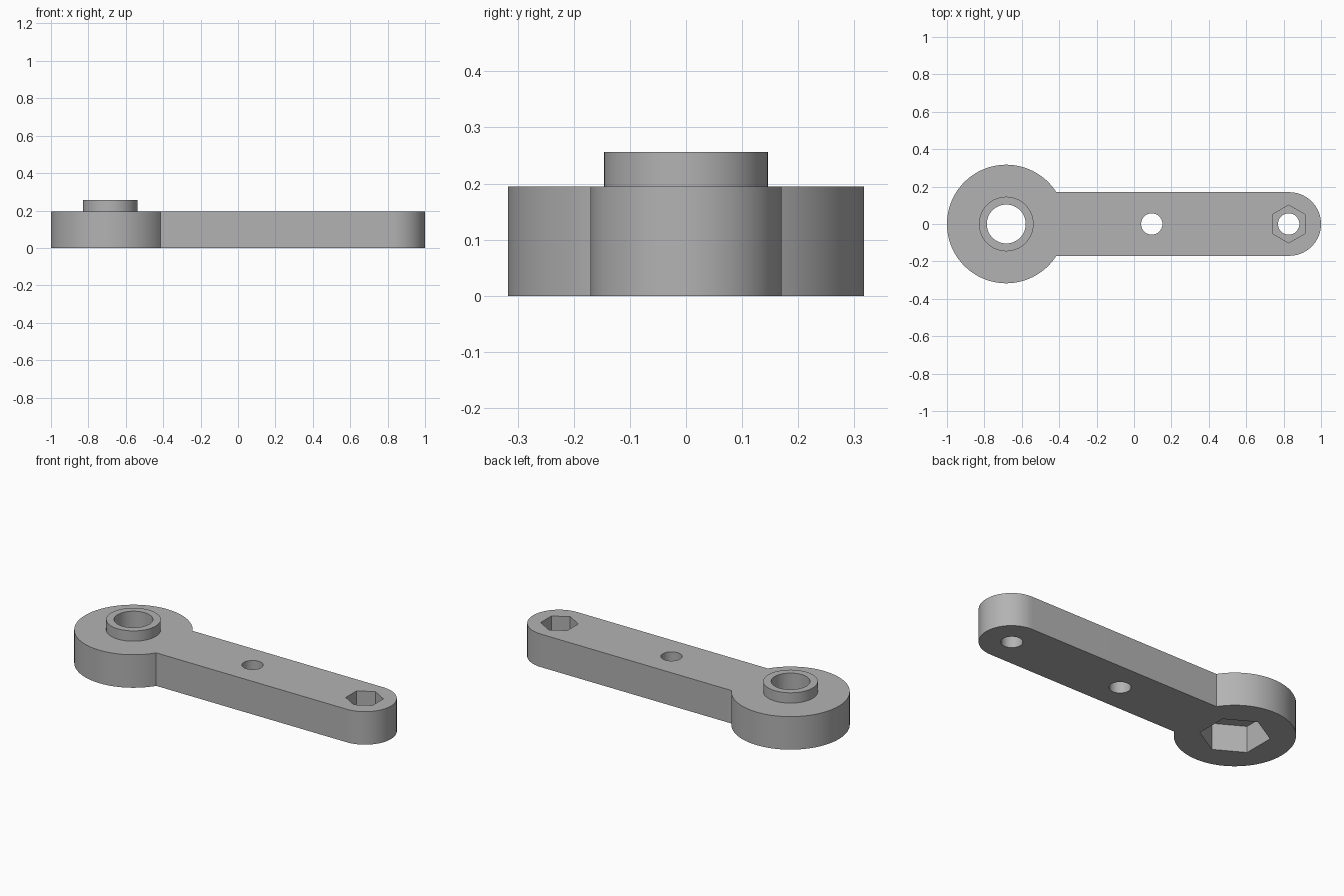
import bpy, bmesh
from math import sin, cos, pi, asin, radians

if "Cube" in bpy.data.objects:
    bpy.data.objects.remove(bpy.data.objects["Cube"], do_unlink=True)

grey = bpy.data.materials.new("plain_grey")
grey.use_nodes = True
grey.diffuse_color = (0.45, 0.45, 0.45, 1)
grey.node_tree.nodes["Principled BSDF"].inputs["Base Color"].default_value = grey.diffuse_color

HEAD_X, HEAD_R = -0.683, 0.317
TIP_X, ARM_R = 0.83, 0.17
THICK, TOP = 0.195, 0.256
MID_X = 0.095


def arc(cx, r, start, end, steps):
    return [(cx + r * cos(start + (end - start) * i / steps),
             r * sin(start + (end - start) * i / steps)) for i in range(steps + 1)]


def prism(name, outline, z0, z1):
    """Extrude a counter-clockwise outline from z0 to z1."""
    bm = bmesh.new()
    face = bm.faces.new([bm.verts.new((x, y, z0)) for x, y in outline])
    new = bmesh.ops.extrude_face_region(bm, geom=[face])["geom"]
    bmesh.ops.translate(bm, vec=(0, 0, z1 - z0),
                        verts=[v for v in new if isinstance(v, bmesh.types.BMVert)])
    bmesh.ops.recalc_face_normals(bm, faces=bm.faces)
    mesh = bpy.data.meshes.new(name)
    bm.to_mesh(mesh)
    bm.free()
    mesh.materials.append(grey)
    obj = bpy.data.objects.new(name, mesh)
    bpy.context.collection.objects.link(obj)
    return obj


def cylinder(name, x, r, z0, z1, sides=64, turn=0.0):
    return prism(name, arc(x, r, turn, turn + 2 * pi, sides)[:-1], z0, z1)


def combine(target, tool, operation):
    mod = target.modifiers.new(operation, "BOOLEAN")
    mod.operation, mod.solver, mod.object = operation, "EXACT", tool
    bpy.context.view_layer.objects.active = target
    bpy.ops.object.modifier_apply(modifier=mod.name)
    bpy.data.objects.remove(tool, do_unlink=True)


# Round head and round-ended arm as one outline
join = asin(ARM_R / HEAD_R)
outline = arc(TIP_X, ARM_R, -pi / 2, pi / 2, 48) + arc(HEAD_X, HEAD_R, join, 2 * pi - join, 96)
lever = prism("lever_arm", outline, 0, THICK)

# Raised collar on the head
combine(lever, cylinder("collar", HEAD_X, 0.146, 0.175, TOP), "UNION")

# Hexagonal pockets: under the head and on top of the tip
hex_turn = radians(30)
combine(lever, cylinder("head_pocket", HEAD_X, 0.185, -0.1, 0.156, 6, hex_turn), "DIFFERENCE")
combine(lever, cylinder("tip_pocket", TIP_X - 0.003, 0.101, 0.095, 0.4, 6, hex_turn), "DIFFERENCE")

# Through holes
for label, x, r in (("head_bore", HEAD_X, 0.104), ("middle_hole", MID_X, 0.057),
                    ("tip_hole", TIP_X - 0.003, 0.057)):
    combine(lever, cylinder(label, x, r, -0.2, 0.5), "DIFFERENCE")

# Smooth the round walls, keep the edges sharp
bpy.ops.object.select_all(action="DESELECT")
lever.select_set(True)
bpy.context.view_layer.objects.active = lever
bpy.ops.object.shade_smooth_by_angle(angle=radians(25))
